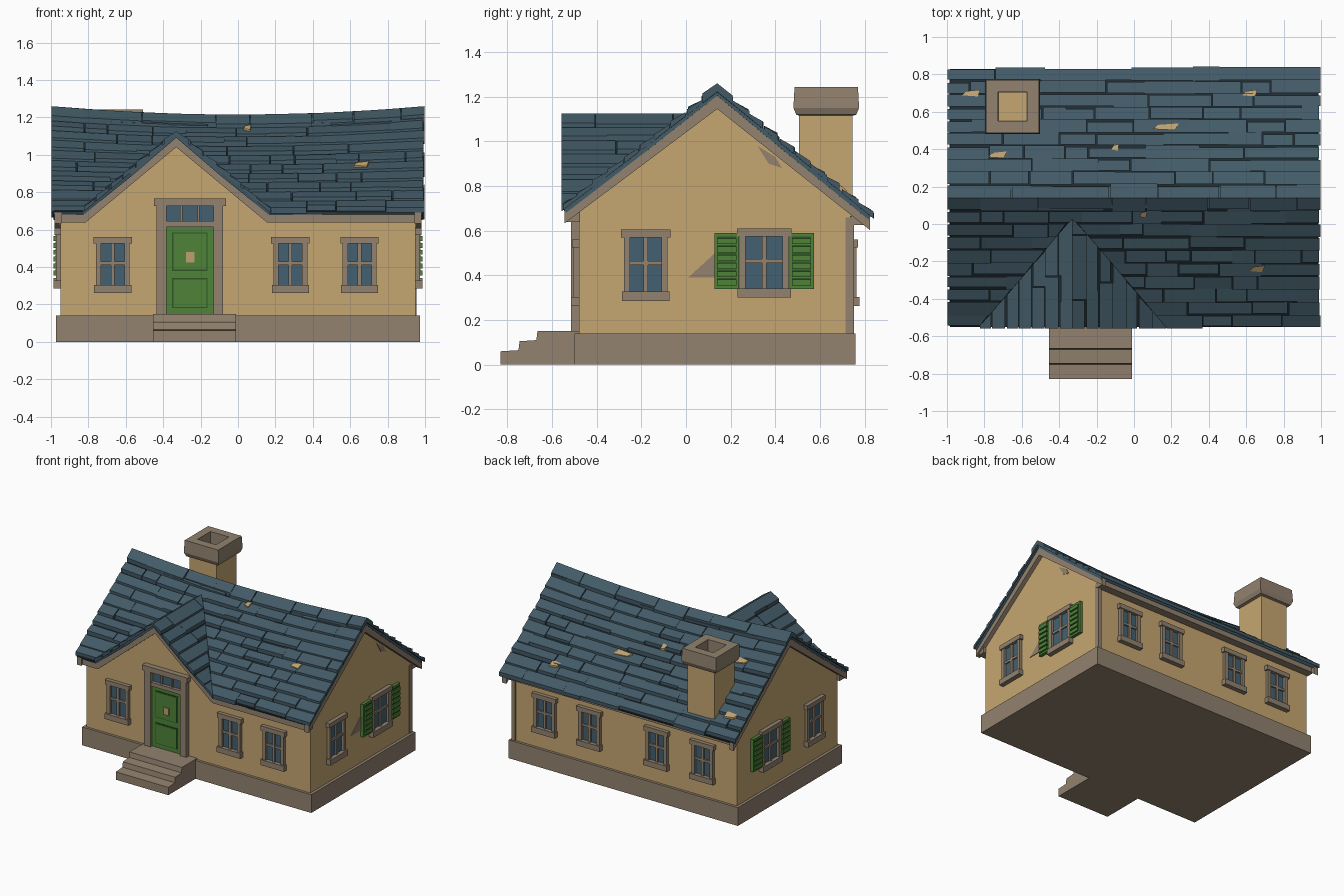
import bpy, bmesh, math, random
from mathutils import Matrix, Vector

if "Cube" in bpy.data.objects:
    bpy.data.objects.remove(bpy.data.objects["Cube"])
random.seed(4)

def material(name, rgb):
    m = bpy.data.materials.new(name)
    lin = [((c / 255 + 0.055) / 1.055) ** 2.4 for c in rgb]
    m.diffuse_color = (*lin, 1)
    m.use_nodes = True
    m.node_tree.nodes["Principled BSDF"].inputs["Base Color"].default_value = m.diffuse_color
    return m

WALL = material("ochre plaster", (198, 167, 113))
STONE = material("grey brown stone", (146, 130, 111))
SLATE = material("blue slate", (66, 90, 102))
DARK = material("dark slate gap", (30, 42, 48))
GREEN = material("green paint", (78, 130, 57))
DEEP = material("deep green groove", (48, 86, 38))
GLASS = material("blue glass", (68, 97, 113))
SOOT = material("soot grey", (78, 84, 84))
WOOD = material("bare wood", (190, 160, 112))

def finish(name, bm, *mats):
    bmesh.ops.recalc_face_normals(bm, faces=bm.faces)
    me = bpy.data.meshes.new(name)
    bm.to_mesh(me)
    bm.free()
    for m in mats:
        me.materials.append(m)
    ob = bpy.data.objects.new(name, me)
    bpy.context.collection.objects.link(ob)
    return ob

def hexa(bm, low, high, mi=0):
    a, b = [bm.verts.new(p) for p in low], [bm.verts.new(p) for p in high]
    n = len(a)
    fs = [bm.faces.new(a[::-1]), bm.faces.new(b)]
    fs += [bm.faces.new((a[i], a[(i + 1) % n], b[(i + 1) % n], b[i])) for i in range(n)]
    for f in fs:
        f.material_index = mi

def box(bm, x0, x1, y0, y1, z0, z1, mi=0, M=Matrix()):
    ring = [(x0, y0), (x1, y0), (x1, y1), (x0, y1)]
    hexa(bm, [M @ Vector((*p, z0)) for p in ring], [M @ Vector((*p, z1)) for p in ring], mi)

def prism(name, poly, axis, a, b, mat):
    bm = bmesh.new()
    at = (lambda p, t: (t, p[0], p[1])) if axis == 'x' else (lambda p, t: (p[0], t, p[1]))
    hexa(bm, [at(p, a) for p in poly], [at(p, b) for p in poly])
    return finish(name, bm, mat)

def band(name, top, drop, axis, a, b):
    bm = bmesh.new()
    at = (lambda p, t, d: (t, p[0], p[1] - d)) if axis == 'x' else (lambda p, t, d: (p[0], t, p[1] - d))
    for p, q in zip(top, top[1:]):
        hexa(bm, *[[at(p, t, 0), at(q, t, 0), at(q, t, drop), at(p, t, drop)] for t in (a, b)])
    return finish(name, bm, STONE)

def block(name, dims, mat):
    bm = bmesh.new()
    box(bm, *dims)
    return finish(name, bm, mat)

# Foundation, steps, walls
block("foundation", (-.972, .972, -.5, .76, 0, .14), STONE)
prism("front_steps", [(-.83, 0), (-.83, .06), (-.75, .065), (-.745, .105), (-.67, .11), (-.665, .15),
                      (-.47, .15), (-.47, 0)], 'x', -.455, -.01, STONE)
prism("walls", [(-.48, .12), (-.48, .70), (.14, 1.15), (.74, .70), (.74, .12)], 'x', -.95, .95, WALL)
prism("front_gable_wall", [(-.8, .66), (-.33, 1.07), (.14, .66)], 'y', -.48, 0, WALL)
block("corner_strip", (.925, .955, .715, .752, .14, .66), STONE)
prism("bare_patch_side", [(.01, .39), (.13, .5), (.13, .39)], 'x', .95, .954, STONE)
prism("bare_patch_gable", [(.32, .98), (.37, .9), (.43, .88), (.40, .93)], 'x', .95, .954, STONE)

# Roof surfaces: sagging main ridge along x, cross gable along y
RY, GX, EY = .14, -.33, -.55

def ridge(x):
    return 1.195 + .045 * x * x

def main(x, y):
    e = .71 if y < RY else .68
    return e + (ridge(x) - e) * (1 - abs(y - RY) / .69)

def cross(x, y=0):
    return 1.125 - .83 * abs(x - GX)

def valley_y(x):
    return RY - .69 * (1 - (cross(x) - .71) / (ridge(x) - .71))

def valley_x(y, s):
    x = GX
    for _ in range(6):
        x = GX + s * max(0, (1.125 - main(x, y)) / .83)
    return x

# Roof deck under the slates, dark where gaps show it
bm = bmesh.new()
cols = []
for x in (-.985, -.83, -.58, GX, -.08, .17, .45, .72, .985):
    v = max(EY, valley_y(x))
    ys = (EY, v, (v + RY) / 2, RY, .48, .83)
    cols.append([bm.verts.new((x, y, (max(main(x, y), cross(x)) if y < .1 else main(x, y)) - .012)) for y in ys])
for a, b in zip(cols, cols[1:]):
    for j in range(5):
        bm.faces.new((a[j], b[j], b[j + 1], a[j + 1]))
bmesh.ops.remove_doubles(bm, verts=bm.verts, dist=.0005)
bmesh.ops.recalc_face_normals(bm, faces=bm.faces)
if sum(f.normal.z for f in bm.faces) < 0:
    bmesh.ops.reverse_faces(bm, faces=bm.faces)
me = bpy.data.meshes.new("roof_deck")
bm.to_mesh(me)
bm.free()
me.materials.append(DARK)
me.materials.append(SLATE)
deck = bpy.data.objects.new("roof_deck", me)
bpy.context.collection.objects.link(deck)
mod = deck.modifiers.new("thickness", 'SOLIDIFY')
mod.thickness, mod.offset = .022, -1
mod.material_offset = mod.material_offset_rim = 1

# Slates: courses of boards with random lengths and ragged lower edges
def board(bm, f, pts, low, up):
    lift = (low, low, up, up)
    hexa(bm, [(x, y, f(x, y) - .018) for x, y in pts],
         [(x, y, f(x, y) + l) for (x, y), l in zip(pts, lift)])

def course(bm, f, place, lo, hi, c0, c1, low=.012, up=0.0):
    u, end = min(lo(c0), lo(c1)), max(hi(c0), hi(c1))
    while u < end - .01:
        w = random.uniform(.12, .36)
        if end - u - w < .08:
            w = end - u
        a = c0 + random.uniform(-.012, .006)
        b = c1 + (random.uniform(0, .006) if c1 > 0 else 0)
        clamp = lambda t, c: min(max(t, lo(c)), hi(c))
        g = u + w - random.choice((0, .004, .007))
        q = [(clamp(u, a), a), (clamp(g, a), a), (clamp(g, b), b), (clamp(u, b), b)]
        if max(q[1][0] - q[0][0], q[2][0] - q[3][0]) > .012:
            board(bm, f, [place(*p) for p in q], low + random.uniform(-.005, .006), up)
        u += w

left, right = (lambda c: -.997), (lambda c: .997)
for s, name in ((-1, "front_slates"), (1, "back_slates")):
    bm = bmesh.new()
    place = lambda u, c: (u, RY + s * c)
    for i in range(10):
        c1, c0 = .695 * i / 10, .695 * (i + 1) / 10
        if s < 0 and i > 1:
            course(bm, main, place, left, lambda c: valley_x(RY - c, -1), c0, c1)
            course(bm, main, place, lambda c: valley_x(RY - c, 1), right, c0, c1)
        else:
            course(bm, main, place, left, right, c0, c1)
    course(bm, main, place, left, right, .07, 0, .022, .02)
    finish(name, bm, SLATE)
bm = bmesh.new()
for s in (-1, 1):
    for i in range(7):
        course(bm, cross, lambda u, c: (GX + s * c, u), lambda c: EY - .008,
               lambda c: max(EY - .008, valley_y(GX + s * c)), .5 * (i + 1) / 7, .5 * i / 7)
finish("gable_slates", bm, SLATE)

# Worn spots of bare wood on the slates
bm = bmesh.new()
for x, y, w in ((-.87, .7, .05), (.17, .52, .07), (-.73, .37, .05), (.62, .7, .04), (-.1, .41, .02),
                (.66, -.24, .04), (.05, .05, .02)):
    board(bm, main, [(x - w, y - .012), (x + w * .7, y - .018), (x + w, y + .018), (x - w * .6, y + .01)], .016, .016)
finish("worn_spots", bm, WOOD)

# Roof trim
for s, name in ((-1, "left_barge_board"), (1, "right_barge_board")):
    band(name, [(-.545, .692), (RY, 1.205), (.825, .662)], .06, 'x', s * .945, s * .982)
band("front_trim", [(-.97, .69), (-.815, .69), (GX, 1.093), (.155, .69), (.97, .69)], .052, 'y', -.535, -.475)
block("back_fascia", (-.96, .96, .735, .8, .625, .665), STONE)

# Chimney: shaft and a lofted cap with a sooty hole
block("chimney_shaft", (-.765, -.535, .505, .745, .66, 1.13), WALL)
bm = bmesh.new()
rings = []
for h, z in ((.12, 1.115), (.135, 1.12), (.147, 1.15), (.142, 1.243), (.078, 1.243), (.075, 1.13)):
    rings.append([bm.verts.new((-.65 + sx * h, .628 + sy * h, z)) for sx, sy in ((-1, -1), (1, -1), (1, 1), (-1, 1))])
for a, b in zip(rings, rings[1:]):
    for i in range(4):
        bm.faces.new((a[i], a[(i + 1) % 4], b[(i + 1) % 4], b[i]))
bm.faces.new(rings[0][::-1])
bm.faces.new(rings[-1]).material_index = 1
finish("chimney_cap", bm, STONE, SOOT)

# Windows, built facing -y and turned onto each wall
def window(name, x, y, turn, w, z0, z1, shutters=False):
    M = Matrix.Translation((x, y, 0)) @ Matrix.Rotation(math.radians(turn), 4, 'Z')
    bm = bmesh.new()
    h = w / 2
    j = .028
    box(bm, -h + .02, h - .02, -.006, .01, z0 + .02, z1 - .02, 1, M)
    for s in (-1, 1):
        a, b = sorted((s * (h - .012), s * (h - .012 - j)))
        box(bm, a, b, -.024, .01, z0 + .03, z1 - .02, 0, M)
    box(bm, -h, h, -.03, .01, z1 - .035, z1, 0, M)
    box(bm, -h + .003, h - .003, -.036, .01, z0, z0 + .042, 0, M)
    box(bm, -.01, .01, -.018, .01, z0 + .03, z1 - .02, 0, M)
    zm = (z0 + z1) / 2 + .01
    box(bm, -h + .02, h - .02, -.017, .01, zm - .009, zm + .009, 0, M)
    if shutters:
        for s in (-1, 1):
            a, b = sorted((s * (h - .01), s * (h + .1)))
            box(bm, a, b, -.024, .01, z0 + .04, z1 - .02, 2, M)
            for k in range(6):
                z = z0 + .055 + k * .037
                box(bm, a + .012, b - .012, -.036, 0, z, z + .026, 2, M)
                box(bm, a + .012, b - .012, -.027, 0, z + .026, z + .034, 3, M)
    finish(name, bm, STONE, GLASS, GREEN, DEEP)

for i, x in enumerate((-.67, .28, .65)):
    window(f"front_window_{i + 1}", x, -.48, 0, .205, .262, .56)
for i, x in enumerate((.67, .29, -.28, -.67)):
    window(f"back_window_{i + 1}", x, .74, 180, .205, .262, .56)
for s, side in ((1, "right"), (-1, "left")):
    window(f"{side}_window", s * .95, -.18, s * 90, .22, .285, .605)
    window(f"{side}_shuttered_window", s * .95, .35, s * 90, .245, .3, .61, True)

# Door with frame, transom, panels and knocker
D = Matrix.Translation((-.257, -.48, 0))
bm = bmesh.new()
box(bm, -.13, .13, -.014, .01, .14, .635, 1, D)
box(bm, -.14, .14, -.006, .01, .64, .73, 2, D)
for s in (-1, 1):
    a, b = sorted((s * .125, s * .178))
    box(bm, a, b, -.035, .01, .14, .73, 0, D)
    a, b = sorted((s * .04, s * .052))
    box(bm, a, b, -.018, .01, .645, .73, 0, D)
box(bm, -.192, .192, -.042, .01, .725, .765, 0, D)
box(bm, -.13, .13, -.03, .01, .615, .645, 0, D)
for z0, z1 in ((.18, .34), (.38, .585)):
    box(bm, -.095, .095, -.017, 0, z0, z1, 3, D)
    box(bm, -.088, .088, -.021, 0, z0 + .007, z1 - .007, 1, D)
box(bm, -.02, .025, -.029, 0, .425, .48, 4, D)
finish("front_door", bm, STONE, GREEN, GLASS, DEEP, WOOD)
